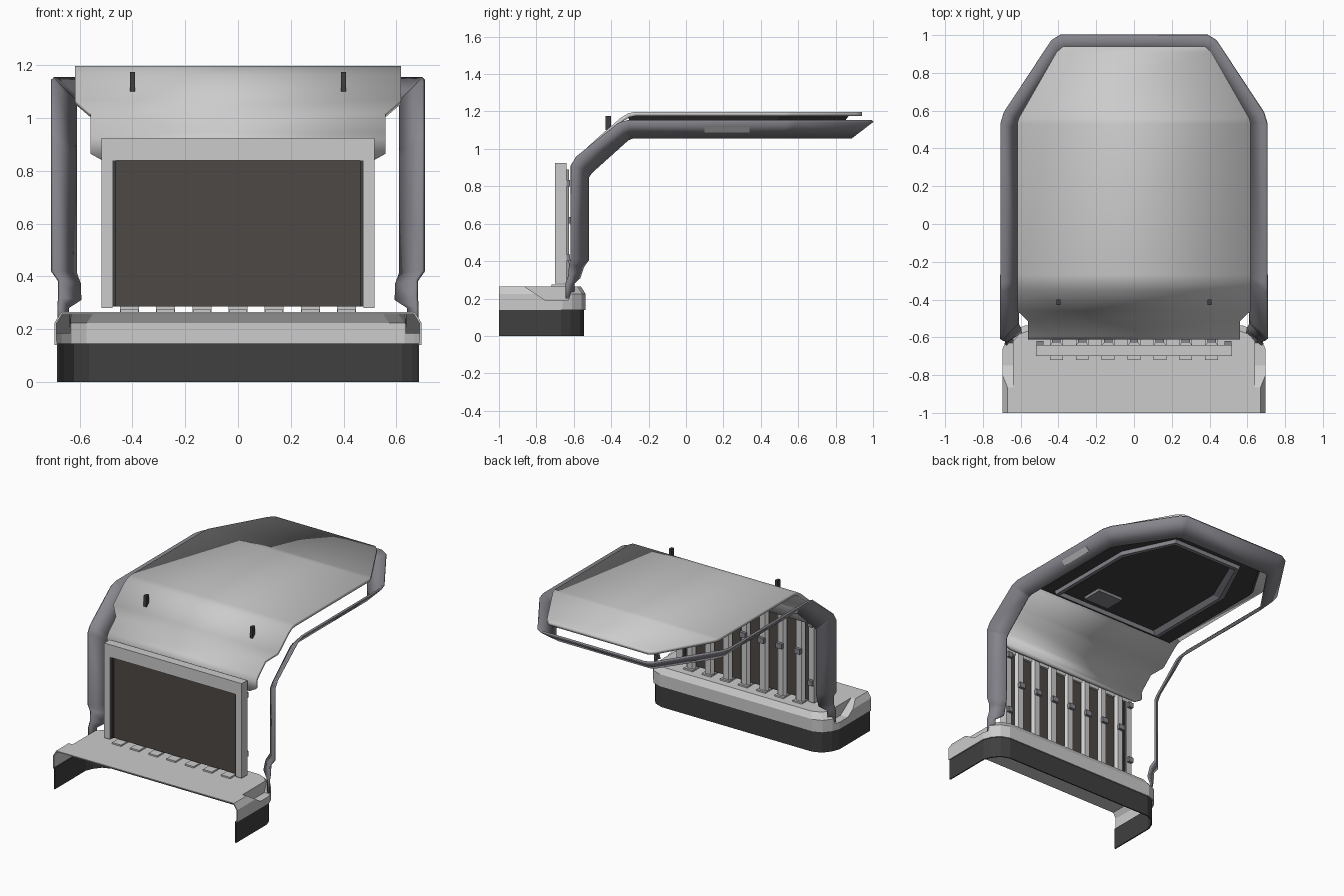
import bpy, bmesh, math

if "Cube" in bpy.data.objects:
    bpy.data.objects.remove(bpy.data.objects["Cube"])


def material(name, rgb):
    m = bpy.data.materials.new(name)
    m.diffuse_color = (*rgb, 1)
    m.use_nodes = True
    m.node_tree.nodes["Principled BSDF"].inputs["Base Color"].default_value = m.diffuse_color
    return m


DARK = material("dark_grey", (0.05, 0.05, 0.05))
PANEL = material("dark_panel", (0.075, 0.065, 0.06))
STEEL = material("steel", (0.24, 0.24, 0.27))


def make(name, verts, faces, mat=None, thick=0, offset=-1, smooth=None):
    me = bpy.data.meshes.new(name)
    me.from_pydata(verts, [], faces)
    ob = bpy.data.objects.new(name, me)
    bpy.context.collection.objects.link(ob)
    if mat:
        me.materials.append(mat)
    if thick:
        s = ob.modifiers.new("thickness", "SOLIDIFY")
        s.thickness, s.offset = thick, offset
    if smooth:
        bpy.ops.object.select_all(action='DESELECT')
        ob.select_set(True)
        bpy.context.view_layer.objects.active = ob
        bpy.ops.object.shade_smooth_by_angle(angle=math.radians(smooth))
    return ob


def loft(name, rows, closed=False, caps=False, **kw):
    """Join equal rows of points with quads."""
    n = len(rows[0])
    verts = [p for r in rows for p in r]
    faces = []
    for k in range(len(rows) - 1):
        for i in range(n if closed else n - 1):
            j = (i + 1) % n
            faces.append((k * n + i, k * n + j, (k + 1) * n + j, (k + 1) * n + i))
    if caps:
        faces.append(tuple(reversed(range(n))))
        faces.append(tuple((len(rows) - 1) * n + i for i in range(n)))
    return make(name, verts, faces, **kw)


def box(name, x, y, z, mat=None):
    ring = lambda h: [(x[0], y[0], h), (x[1], y[0], h), (x[1], y[1], h), (x[0], y[1], h)]
    return loft(name, [ring(z[0]), ring(z[1])], closed=True, caps=True, mat=mat)


def mirrored(half):
    return half + [(-p[0], *p[1:]) for p in reversed(half)]


# --- Base: open-fronted shell with rounded rear corners -------------------
def base_outline(d, z):
    half = [(.695, -1), (.695, -.66), (.675, -.61), (.635, -.56), (.575, -.537)]
    return [(x - d, y - (d if y > -.99 else 0), z) for x, y in half] + \
           [(-x + d, y - (d if y > -.99 else 0), z) for x, y in reversed(half)]


base = loft("base_shell", [base_outline(0, .14), base_outline(0, .225), base_outline(.025, .265)],
            closed=True, caps=True)
for s in (1, -1):
    prof = [(-.88, .275), (-.75, .19), (-.63, .19), (-.60, .275)]
    rows = [[(s * x, y, z) for y, z in prof] for x in (.64, .78)]
    cut = loft("corner_cutter", rows, closed=True, caps=True)
    cut.hide_render = True
    bm = bmesh.new()
    bm.from_mesh(cut.data)
    bmesh.ops.recalc_face_normals(bm, faces=bm.faces)
    bm.to_mesh(cut.data)
    bm.free()
    mod = base.modifiers.new("notch", "BOOLEAN")
    mod.operation, mod.object = 'DIFFERENCE', cut
    bpy.context.view_layer.objects.active = base
    bpy.ops.object.modifier_apply(modifier=mod.name)
    bpy.data.objects.remove(cut)
bm = bmesh.new()
bm.from_mesh(base.data)
gone = [f for f in bm.faces if all(v.co.y < -.999 for v in f.verts)
        or all(v.co.z < .141 for v in f.verts)]
bmesh.ops.delete(bm, geom=gone, context='FACES')
bm.to_mesh(base.data)
bm.free()
mod = base.modifiers.new("thickness", "SOLIDIFY")
mod.thickness, mod.offset = .008, -1

loft("base_skirt", [base_outline(.008, 0), base_outline(.008, .145)], mat=DARK, thick=.008)

# --- Backrest: frame, dark panel, rear slats ------------------------------
box("back_panel", (-.47, .47), (-.675, -.655), (.285, .84), PANEL)
box("top_rail", (-.518, .518), (-.70, -.64), (.84, .925))
for s in (-1, 1):
    box("side_stile", sorted((s * .475, s * .518)), (-.70, -.64), (.28, .84))
    box("panel_trim", sorted((s * .463, s * .477)), (-.695, -.65), (.285, .92), DARK)
    for z in (.40, .80):
        box("stile_bracket", sorted((s * .48, s * .515)), (-.64, -.62), (z, z + .035), STEEL)

for k in range(-3, 4):
    x = k * .137
    # bowed vertical slat
    sec = [(-.036, -.645), (-.02, -.625), (.02, -.625), (.036, -.645)]
    loft("back_slat", [[(x + a, b, z) for a, b in sec] for z in (.265, .60, .89)],
         closed=True, caps=True, smooth=50)
    box("slat_foot", (x - .034, x + .034), (-.72, -.61), (.263, .275))
    box("slat_clip", (x - .022, x + .022), (-.63, -.605), (.60, .635), STEEL)

# --- Side frame: slanted ribbon from the base around the roof -------------
half = [((.68, -.64, .20), (.645, -.60, .20)),
        ((.68, -.64, .28), (.645, -.60, .28)),
        ((.678, -.625, .32), (.598, -.57, .31)),
        ((.678, -.62, .385), (.60, -.55, .37)),
        ((.703, -.612, .42), (.615, -.522, .41)),
        ((.703, -.612, .91), (.615, -.522, .85)),
        ((.703, -.585, .955), (.615, -.505, .875)),
        ((.703, -.36, 1.135), (.615, -.31, 1.05)),
        ((.703, -.31, 1.15), (.615, -.285, 1.06)),
        ((.703, .53, 1.15), (.615, .50, 1.06)),
        ((.685, .59, 1.15), (.598, .54, 1.06)),
        ((.435, .97, 1.15), (.375, .865, 1.06)),
        ((.39, .998, 1.15), (.345, .88, 1.06))]
flip = lambda p: (-p[0], p[1], p[2])
pairs = half + [(flip(o), flip(i)) for o, i in reversed(half)]
loft("side_frame", pairs, mat=STEEL, thick=.014, offset=0, smooth=30)
for s in (-1, 1):
    # light strip on the slanted outer face
    loft("frame_strip", [[(s * (.664 + e), y, 1.118), (s * (.64 + e), y, 1.09)]
                         for e, y in ((.016, .10), (.016, .34))], thick=.006, offset=0)

# --- Roof sheet: flat octagonal front, bent down at the rear --------------
rows = [(-.612, .84, .515), (-.612, .865, .56), (-.612, .92, .56), (-.595, .945, .56),
        (-.515, 1.02, .56), (-.46, 1.07, .618), (-.35, 1.165, .618), (-.31, 1.19, .618),
        (-.27, 1.198, .618), (.53, 1.198, .618), (.56, 1.198, .61),
        (.91, 1.198, .41), (.94, 1.198, .375)]
loft("roof_sheet", [[(-w, y, z), (w, y, z)] for y, z, w in rows], thick=.022, smooth=30)
for s in (-1, 1):
    box("roof_hook", (s * .4 - .01, s * .4 + .01), (-.43, -.40), (1.10, 1.175), DARK)


# --- Ceiling below the roof: dark panel, raised ring, lamp -----------------
def plan(d, z):
    return [(x, y, z) for x, y in mirrored(
        [(.57 - d, -.31 + d * .3), (.57 - d, .50 - d * .8), (.35 - d * .6, .87 - d)])]


loft("ceiling_panel", [plan(.02, 1.15), plan(0, 1.177)], closed=True, caps=True, mat=DARK)
loft("ceiling_ring", [plan(.14, 1.15), plan(.145, 1.125), plan(.17, 1.125), plan(.20, 1.15)],
     closed=True, mat=STEEL)
box("ceiling_lamp", (.05, .24), (-.20, -.06), (1.13, 1.152), STEEL)
